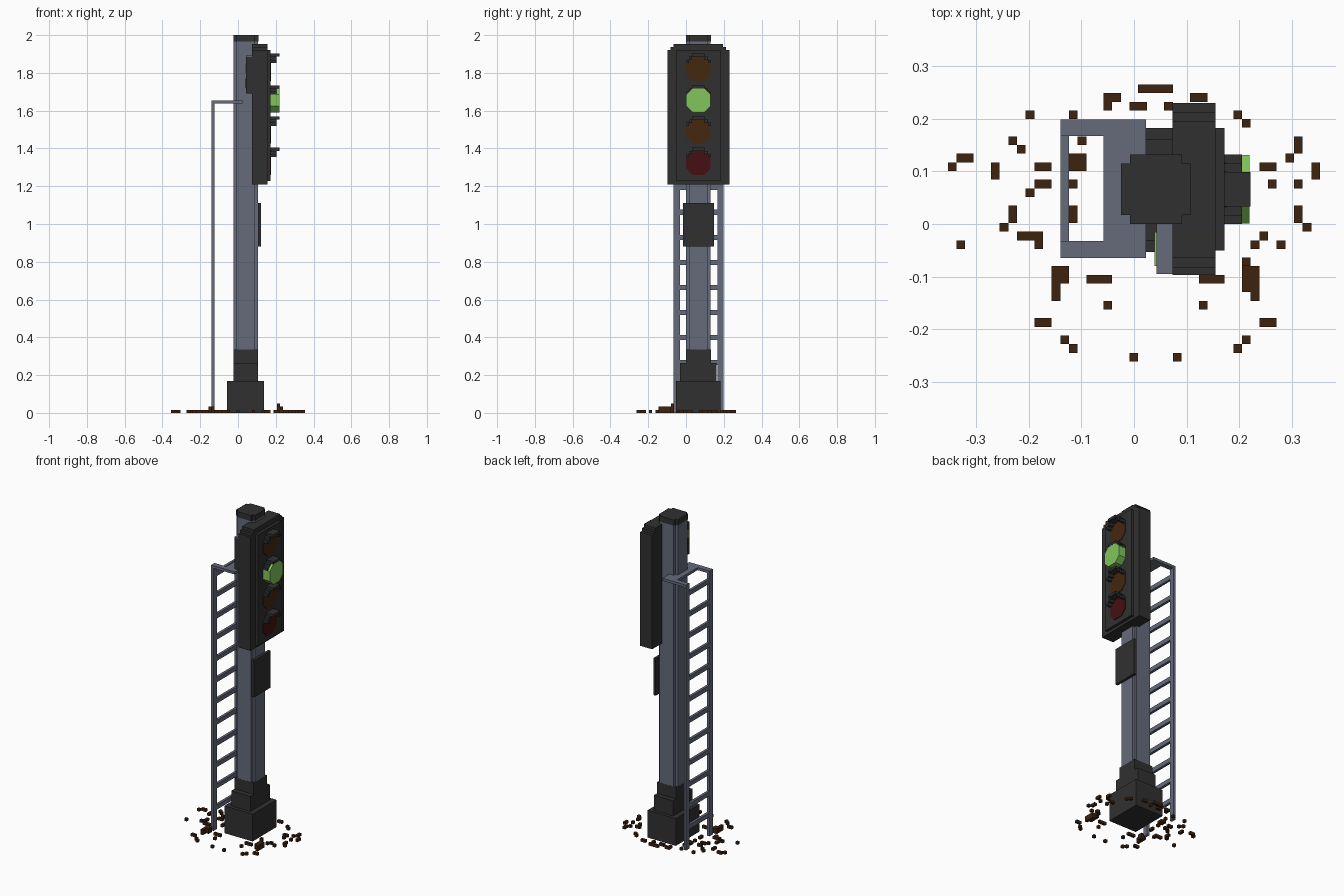
import bpy, bmesh
from mathutils import Vector

if "Cube" in bpy.data.objects:
    bpy.data.objects.remove(bpy.data.objects["Cube"])

V = 0.01645  # size of one small block


def material(name, rgb):
    m = bpy.data.materials.new(name)
    m.use_nodes = True
    m.diffuse_color = (*rgb, 1)
    m.node_tree.nodes["Principled BSDF"].inputs["Base Color"].default_value = (*rgb, 1)
    return m


DARK = material("dark grey", (0.030, 0.030, 0.030))
STEEL = material("blue grey steel", (0.130, 0.147, 0.195))
GREEN = material("lit green", (0.223, 0.560, 0.105))
AMBER = material("unlit amber", (0.056, 0.021, 0.005))
RED = material("unlit red", (0.060, 0.005, 0.006))
EARTH = material("dark brown earth", (0.048, 0.017, 0.005))


def finish(name, bm, mat):
    bmesh.ops.recalc_face_normals(bm, faces=bm.faces)
    mesh = bpy.data.meshes.new(name)
    bm.to_mesh(mesh)
    bm.free()
    mesh.materials.append(mat)
    ob = bpy.data.objects.new(name, mesh)
    bpy.context.scene.collection.objects.link(ob)
    return ob


def boxes(name, mat, items):
    """One object from boxes given as (x0, x1, y0, y1, z0, z1)."""
    bm = bmesh.new()
    for x0, x1, y0, y1, z0, z1 in items:
        vs = bmesh.ops.create_cube(bm, size=1)["verts"]
        for v in vs:
            v.co = Vector(((x0 + x1) / 2 + v.co.x * (x1 - x0),
                           (y0 + y1) / 2 + v.co.y * (y1 - y0),
                           (z0 + z1) / 2 + v.co.z * (z1 - z0)))
    return finish(name, bm, mat)


def prism(name, mat, points, offset):
    """Extrude a flat outline along an offset."""
    bm = bmesh.new()
    face = bm.faces.new([bm.verts.new(p) for p in points])
    ext = bmesh.ops.extrude_face_region(bm, geom=[face])["geom"]
    bmesh.ops.translate(bm, vec=offset,
                        verts=[g for g in ext if isinstance(g, bmesh.types.BMVert)])
    return finish(name, bm, mat)


def notched(cx, cy, h, n):
    """Square outline with one square notch at each corner."""
    quarter = [(h, -h + n), (h, h - n), (h - n, h - n)]
    pts = []
    for _ in range(4):
        pts += quarter
        quarter = [(-b, a) for a, b in quarter]
    return [(cx + a, cy + b) for a, b in pts]


# stepped base
boxes("base_block", DARK, [(-0.057, 0.138, -0.053, 0.182, 0, 0.17)])
boxes("base_step", DARK, [(-0.024, 0.107, -0.032, 0.162, 0.17, 0.265)])
boxes("pole_collar", DARK, [(-0.024, 0.107, 0, 0.132, 0.265, 0.335)])

# pole and cap
PX, PY = 0.0415, 0.066
prism("pole", STEEL, [(x, y, 0.335) for x, y in notched(PX, PY, 0.065, V)], (0, 0, 1.63))
prism("pole_cap", DARK, [(x, y, 1.965) for x, y in notched(PX, PY, 0.0658, V)], (0, 0, 0.035))

# signal head with stepped roof
boxes("signal_head", DARK, [(0.073, 0.155, -0.097, 0.23, 1.21, 1.92)])
boxes("head_roof", DARK, [(0.073, 0.155, -0.083, 0.212, 1.92, 1.937),
                          (0.073, 0.155, -0.065, 0.195, 1.937, 1.953)])
boxes("head_front_panel", DARK, [(0.155, 0.172, -0.05, 0.182, 1.227, 1.92)])

# lenses and their hoods
lamps = [("upper_amber_lens", AMBER, 1.823, 0.004), ("green_lens", GREEN, 1.655, 0.048),
         ("lower_amber_lens", AMBER, 1.490, 0.004), ("red_lens", RED, 1.325, 0.004)]
R, C = 0.065, 0.034
octagon = [(R, -R + C), (R, R - C), (R - C, R), (-R + C, R),
           (-R, R - C), (-R, -R + C), (-R + C, -R), (R - C, -R)]
for name, mat, z, depth in lamps:
    prism(name, mat, [(0.172, PY + a, z + b) for a, b in octagon], (depth, 0, 0))
    hood = [(0.172, 0.221, PY - 0.033, PY + 0.033, z + 0.0625, z + 0.079)]
    for s in (-1, 1):
        for k in range(2):
            a, b = PY + s * (0.033 + k * V), PY + s * (0.033 + (k + 1) * V)
            hood.append((0.172, 0.205, min(a, b), max(a, b),
                         z + 0.046 - k * V, z + 0.0625 - k * V))
    boxes(name.replace("lens", "hood"), DARK, hood)

# small repeater box behind the head
boxes("repeater_box", DARK, [(0.043, 0.073, -0.095, 0, 1.69, 1.885)])
boxes("repeater_top", STEEL, [(0.043, 0.073, -0.095, 0, 1.885, 1.891)])
boxes("repeater_green_lamp", GREEN, [(0.039, 0.043, -0.08, -0.015, 1.80, 1.85)])
boxes("repeater_red_lamp", RED, [(0.039, 0.043, -0.08, -0.015, 1.72, 1.77)])

# plate on the pole
boxes("number_plate", DARK, [(0.106, 0.123, -0.016, 0.147, 0.88, 1.11)])

# ladder
LX0, LX1 = -0.140, -0.124
RAILS = [(-0.065, -0.032), (0.167, 0.199)]
boxes("ladder_rails", STEEL, [(LX0, LX1, a, b, 0, 1.655) for a, b in RAILS])
boxes("ladder_rungs", STEEL, [(LX0, LX1, -0.032, 0.167, 0.12 + k * 0.1325, 0.148 + k * 0.1325)
                              for k in range(12)])
boxes("ladder_brackets", STEEL, [(LX1, 0.023, a, b, 1.639, 1.655) for a, b in RAILS])
boxes("ladder_platform", STEEL, [(-0.058, 0.023, -0.032, 0.167, 1.639, 1.655)])

# loose earth: single bits (column, row), then patches (column, row, width, depth)
bits = [(-12, 12), (-14, 9), (-13, 8), (-21, 6), (-16, 6), (-16, 5), (-7, 12), (-6, 9),
        (-12, 3), (-15, -1), (-7, 4), (-20, -3), (-11, -3), (-3, -10), (0, -16), (5, -16),
        (-8, -14), (-7, -15), (12, -15), (13, -14), (8, -10), (12, 12), (13, 11), (18, 7),
        (16, 4), (20, -1), (17, -3), (14, -3), (19, 4), (15, -2), (-3, 13), (4, 13)]
patches = [(-20, 7, 2, 1), (-14, 0, 1, 2), (-13, -2, 3, 1), (-11, 6, 2, 1), (-11, 4, 2, 1),
           (-7, 6, 2, 2), (-7, 0, 1, 2), (-3, 14, 2, 1), (0, 13, 2, 1), (1, 15, 4, 1),
           (7, 14, 2, 1), (15, 6, 2, 1), (19, 0, 1, 2), (19, 8, 1, 2), (21, 5, 1, 2),
           (-5, -7, 3, 1), (8, -7, 3, 1), (-11, -12, 2, 1), (15, -12, 2, 1)]
clumps = [(-9, -7, 2, 2), (-9, -9, 1, 2), (13, -8, 2, 3), (14, -9, 1, 1)]


def earth(i, j, w, d, h):
    x, y = -0.0085 + i * V, 0.002 + j * V
    return (x, x + w * V, y, y + d * V, 0, h * V)


boxes("scattered_earth", EARTH, [earth(i, j, 1, 1, 1) for i, j in bits]
      + [earth(*p, 1) for p in patches])
boxes("earth_clumps", EARTH, [earth(*p, 2) for p in clumps] + [earth(13, -5, 1, 1, 3)])
